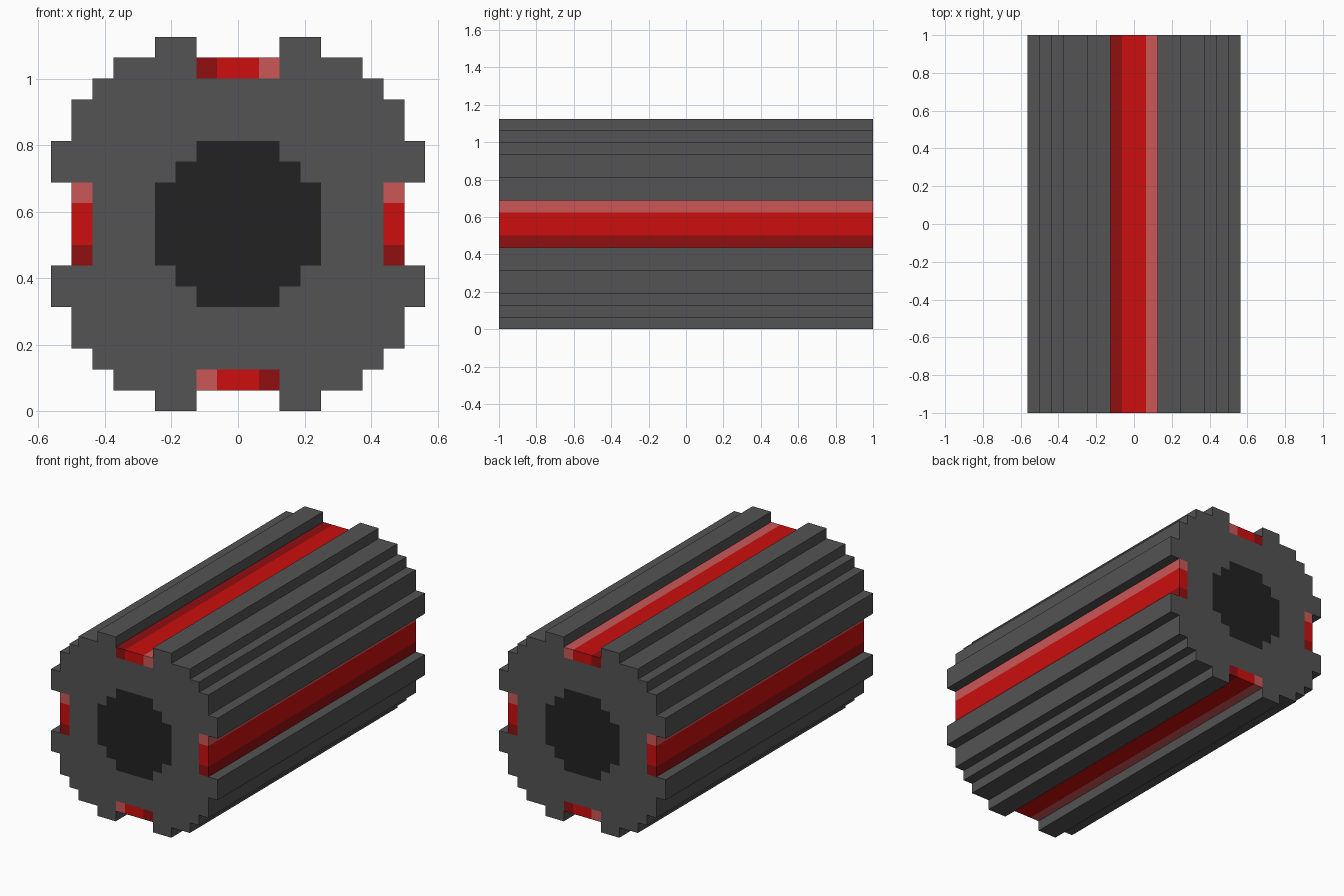
import bpy, bmesh, math
from mathutils import Matrix

if "Cube" in bpy.data.objects:
    bpy.data.objects.remove(bpy.data.objects["Cube"])

U = 1 / 16            # modelling grid step
MID = 9 * U           # height of the axis


def material(name, srgb):
    m = bpy.data.materials.new(name)
    lin = [((c / 255 + 0.055) / 1.055) ** 2.4 if c > 10 else c / 255 / 12.92 for c in srgb]
    m.diffuse_color = (*lin, 1)
    m.use_nodes = True
    m.node_tree.nodes["Principled BSDF"].inputs["Base Color"].default_value = m.diffuse_color
    return m


GREY = material("dark grey", (83, 83, 83))
BLACK = material("near black", (34, 34, 34))
RED = material("red", (204, 14, 14))
DARK_RED = material("dark red", (144, 15, 17))
LIGHT_RED = material("light red", (203, 87, 87))


def finish(name, bm, mats):
    bmesh.ops.recalc_face_normals(bm, faces=bm.faces)
    mesh = bpy.data.meshes.new(name)
    bm.to_mesh(mesh)
    bm.free()
    for m in mats:
        mesh.materials.append(m)
    obj = bpy.data.objects.new(name, mesh)
    bpy.context.collection.objects.link(obj)
    return obj


def full_loop(quarter):
    """Turn a top-right quarter profile into a closed outline."""
    pts = []
    for k in range(4):
        for x, z in quarter:
            for _ in range(k):
                x, z = z, -x
            pts.append((x * U, z * U + MID))
    return pts


def loop_edges(bm, pts, y):
    vs = [bm.verts.new((x, y, z)) for x, z in pts]
    return vs, [bm.edges.new((vs[i - 1], vs[i])) for i in range(len(vs))]


# Ribbed barrel with a dark stepped core cut into each end
outer = full_loop([(2, 7), (2, 9), (4, 9), (4, 8), (6, 8), (6, 7), (7, 7),
                   (7, 6), (8, 6), (8, 4), (9, 4), (9, 2), (7, 2)])
core = full_loop([(2, 4), (2, 3), (3, 3), (3, 2), (4, 2)])
bm = bmesh.new()
rims = []
for y in (-1, 1):
    rim, e_out = loop_edges(bm, outer, y)
    hub, e_in = loop_edges(bm, core, y)
    bmesh.ops.triangle_fill(bm, edges=e_out + e_in, use_beauty=True)
    bm.faces.new(hub).material_index = 1
    rims.append(rim)
front, back = rims
for i in range(len(front)):
    bm.faces.new((front[i - 1], front[i], back[i], back[i - 1]))
finish("barrel", bm, [GREY, BLACK])

# Red strips lying in the four grooves: dark edge, red middle, light edge
for name, angle, flip in (("top_strip", 0, 1), ("right_strip", 90, -1),
                          ("bottom_strip", 180, 1), ("left_strip", 270, 1)):
    bm = bmesh.new()
    for x0, x1, idx in ((-2, -1, 0), (-1, 1, 1), (1, 2, 2)):
        x0, x1 = sorted((x0 * flip, x1 * flip))
        box = Matrix.Translation(((x0 + x1) / 2 * U, 0, 7.5 * U)) @ Matrix.Diagonal(((x1 - x0) * U, 2, U, 1))
        verts = bmesh.ops.create_cube(bm, size=1, matrix=box)["verts"]
        for f in {f for v in verts for f in v.link_faces}:
            f.material_index = idx
    turn = Matrix.Translation((0, 0, MID)) @ Matrix.Rotation(math.radians(angle), 4, 'Y')
    bmesh.ops.transform(bm, matrix=turn, verts=bm.verts)
    finish(name, bm, [DARK_RED, RED, LIGHT_RED])
